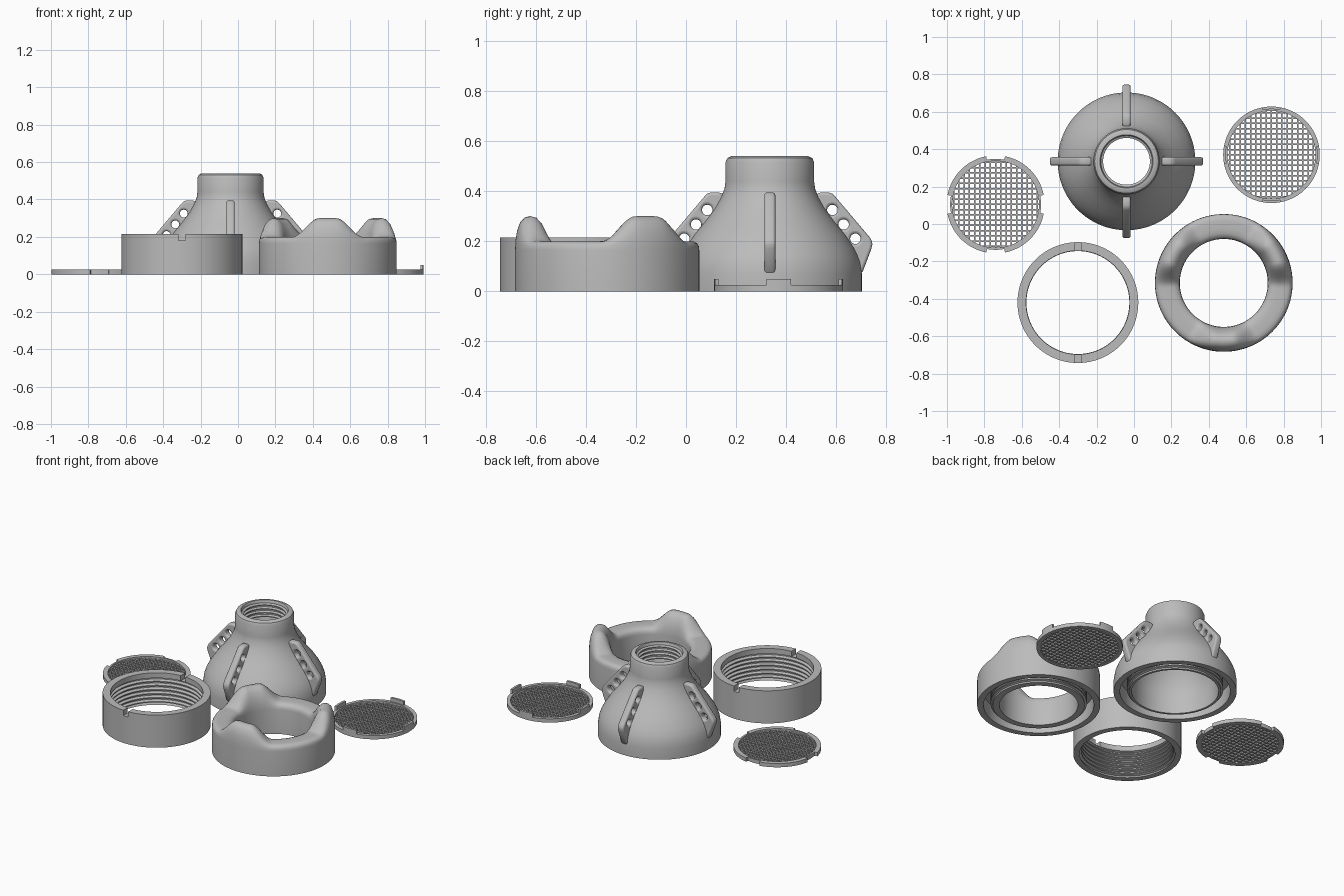
import bpy, bmesh, math
from mathutils import Matrix, Vector

if "Cube" in bpy.data.objects:
    bpy.data.objects.remove(bpy.data.objects["Cube"])

grey = bpy.data.materials.new("plain grey")
grey.use_nodes = True
GREY = (0.5, 0.5, 0.5, 1)
grey.diffuse_color = GREY
grey.node_tree.nodes["Principled BSDF"].inputs["Base Color"].default_value = GREY


def finish(obj, angle=35):
    """Give an object the material and smooth shading with sharp edges kept."""
    if not obj.data.materials:
        obj.data.materials.append(grey)
    bpy.ops.object.select_all(action='DESELECT')
    obj.select_set(True)
    bpy.context.view_layer.objects.active = obj
    bpy.ops.object.shade_smooth_by_angle(angle=math.radians(angle))
    return obj


def new_object(name, bm, loc):
    bmesh.ops.recalc_face_normals(bm, faces=bm.faces)
    mesh = bpy.data.meshes.new(name)
    bm.to_mesh(mesh)
    bm.free()
    obj = bpy.data.objects.new(name, mesh)
    obj.location = loc
    bpy.context.collection.objects.link(obj)
    return obj


def sweep(bm, profile, start=0, end=360, steps=128, lift=None):
    """Turn a closed (radius, height[, lift weight]) profile about z."""
    full = end - start >= 360
    rings = []
    for i in range(steps if full else steps + 1):
        a = math.radians(start + (end - start) * i / steps)
        rise = lift(a) if lift else 0
        rings.append([bm.verts.new((p[0] * math.cos(a), p[0] * math.sin(a),
                                    p[1] + (rise * p[2] if len(p) > 2 else 0)))
                      for p in profile])
    n = len(profile)
    for i in range(steps):
        a, b = rings[i], rings[(i + 1) % len(rings)]
        for j in range(n):
            k = (j + 1) % n
            bm.faces.new((a[j], b[j], b[k], a[k]))
    if not full:
        bm.faces.new(rings[0])
        bm.faces.new(rings[-1])


def thread(root, crest, z0, z1, turns):
    """Ridged profile points running from height z0 to z1."""
    pitch = (z1 - z0) / turns
    pts = []
    for i in range(turns):
        z = z0 + i * pitch
        pts += [(root, z), (root, z + pitch * .3), (crest, z + pitch * .55), (crest, z + pitch * .8)]
    return pts + [(root, z1)]


def rect(r0, r1, z0, z1):
    return [(r0, z0), (r1, z0), (r1, z1), (r0, z1)]


def box(bm, centre, size):
    bmesh.ops.create_cube(bm, size=1, matrix=Matrix.Translation(centre) @ Matrix.Diagonal((*size, 1)))


# Underside shared by the bell and crown: threaded spigot inside an outer skirt
def socket(depth):
    return thread(.275, .288, depth, .01, 4) + [(.275, 0)]


# Bell body
BELL = Vector((-.04, .335, 0))
bell_profile = [(.33, 0), (.368, 0), (.368, .07), (.361, .115), (.35, .145), (.335, .175),
                (.30, .228), (.255, .283), (.22, .33), (.195, .375), (.181, .41), (.177, .44),
                (.177, .515), (.17, .532), (.155, .54), (.142, .54)]
bell_profile += thread(.137, .125, .53, .43, 4)
bell_profile += [(.13, .40), (.15, .36), (.18, .31), (.22, .25), (.25, .18), (.26, .12), (.26, 0)]
bell_profile += socket(.1)[::-1] + [(.33, .1)]
bm = bmesh.new()
sweep(bm, bell_profile)
finish(new_object("bell_body", bm, BELL))

# Four pierced handle fins around the bell
outline = [(.18, .36), (.19, .39), (.203, .395), (.235, .395), (.25, .39), (.262, .378), (.40, .215),
           (.408, .20), (.41, .188), (.406, .17), (.372, .08), (.362, .07), (.35, .07),
           (.325, .16), (.29, .22), (.245, .275), (.205, .33)]
holes = [(.25, .325), (.295, .267), (.342, .21)]
for i, side in enumerate(("left", "back", "right", "front")):
    curve = bpy.data.curves.new("fin", 'CURVE')
    curve.dimensions = '2D'
    curve.fill_mode = 'BOTH'
    curve.extrude = .011
    curve.bevel_depth = .011
    curve.bevel_resolution = 2
    curve.offset = -.011
    loops = [outline] + [[(x + .021 * math.cos(t * math.tau / 20), z + .021 * math.sin(t * math.tau / 20))
                          for t in range(20)] for x, z in holes]
    for pts in loops:
        s = curve.splines.new('POLY')
        s.points.add(len(pts) - 1)
        for p, (x, z) in zip(s.points, pts):
            p.co = (x, z, 0, 1)
        s.use_cyclic_u = True
    fin = bpy.data.objects.new(side + "_fin", curve)
    bpy.context.collection.objects.link(fin)
    fin.location = BELL
    fin.rotation_euler = (math.pi / 2, 0, i * math.pi / 2)
    bpy.ops.object.select_all(action='DESELECT')
    fin.select_set(True)
    bpy.context.view_layer.objects.active = fin
    bpy.ops.object.convert(target='MESH')
    finish(bpy.context.view_layer.objects.active, 40)


# Crown ring with three smooth raised peaks
def peaks(a):
    d = abs((math.degrees(a) - 30 + 60) % 120 - 60)
    t = min(max((34 - d) / 25, 0), 1)
    return .1 * t * t * (3 - 2 * t)


crown_profile = [(.33, 0, 0), (.368, 0, 0), (.368, .165, 0), (.366, .18, .25), (.36, .191, .5),
                 (.348, .198, .78), (.33, .2, .95), (.31, .2, 1), (.288, .2, .95), (.265, .198, .72),
                 (.247, .19, .4), (.238, .178, .15), (.235, .16, 0), (.235, 0, 0)]
crown_profile += [(r, z, 0) for r, z in socket(.1)[::-1]] + [(.33, .1, 0)]
bm = bmesh.new()
sweep(bm, crown_profile, steps=144, lift=peaks)
finish(new_object("crown_ring", bm, (.48, -.315, 0)))

# Threaded collar with two notches in its top edge
collar_profile = [(.285, 0), (.323, 0), (.323, .215), (.277, .215), (.277, .18)]
collar_profile += thread(.292, .275, .175, .015, 6)
bm = bmesh.new()
sweep(bm, collar_profile)
collar = new_object("threaded_collar", bm, (-.30, -.42, 0))
bm = bmesh.new()
for s in (-1, 1):
    box(bm, (0, s * .3, .215), (.036, .12, .07))
cutter = new_object("notch_cutter", bm, collar.location)
cutter.hide_render = True
cut = collar.modifiers.new("notches", 'BOOLEAN')
cut.operation = 'DIFFERENCE'
cut.solver = 'EXACT'
cut.object = cutter
bpy.context.view_layer.objects.active = collar
bpy.ops.object.modifier_apply(modifier=cut.name)
bpy.data.objects.remove(cutter)
finish(collar)


# Mesh screens: a square grid inside a rim
def screen(name, loc, rim):
    bm = bmesh.new()
    pitch, radius = .028, .24
    for i in range(-8, 9):
        length = 2 * math.sqrt(radius ** 2 - (i * pitch) ** 2)
        box(bm, (i * pitch, 0, .0075), (.008, length, .015))
        box(bm, (0, i * pitch, .0075), (length, .008, .015))
    finish(new_object(name + "_grid", bm, loc))
    bm = bmesh.new()
    rim(bm)
    finish(new_object(name + "_rim", bm, loc))


def notched_rim(bm):
    sweep(bm, rect(.232, .243, 0, .025))
    for q in range(4):
        sweep(bm, rect(.241, .262, 0, .025), q * 90 + 11, q * 90 + 79, 24)


def tabbed_rim(bm):
    sweep(bm, rect(.235, .258, 0, .025))
    for q in range(4):
        sweep(bm, rect(.244, .258, .024, .05), q * 90 - 11, q * 90 + 11, 8)


screen("notched_screen", (-.74, .105, 0), notched_rim)
screen("tabbed_screen", (.735, .37, 0), tabbed_rim)
